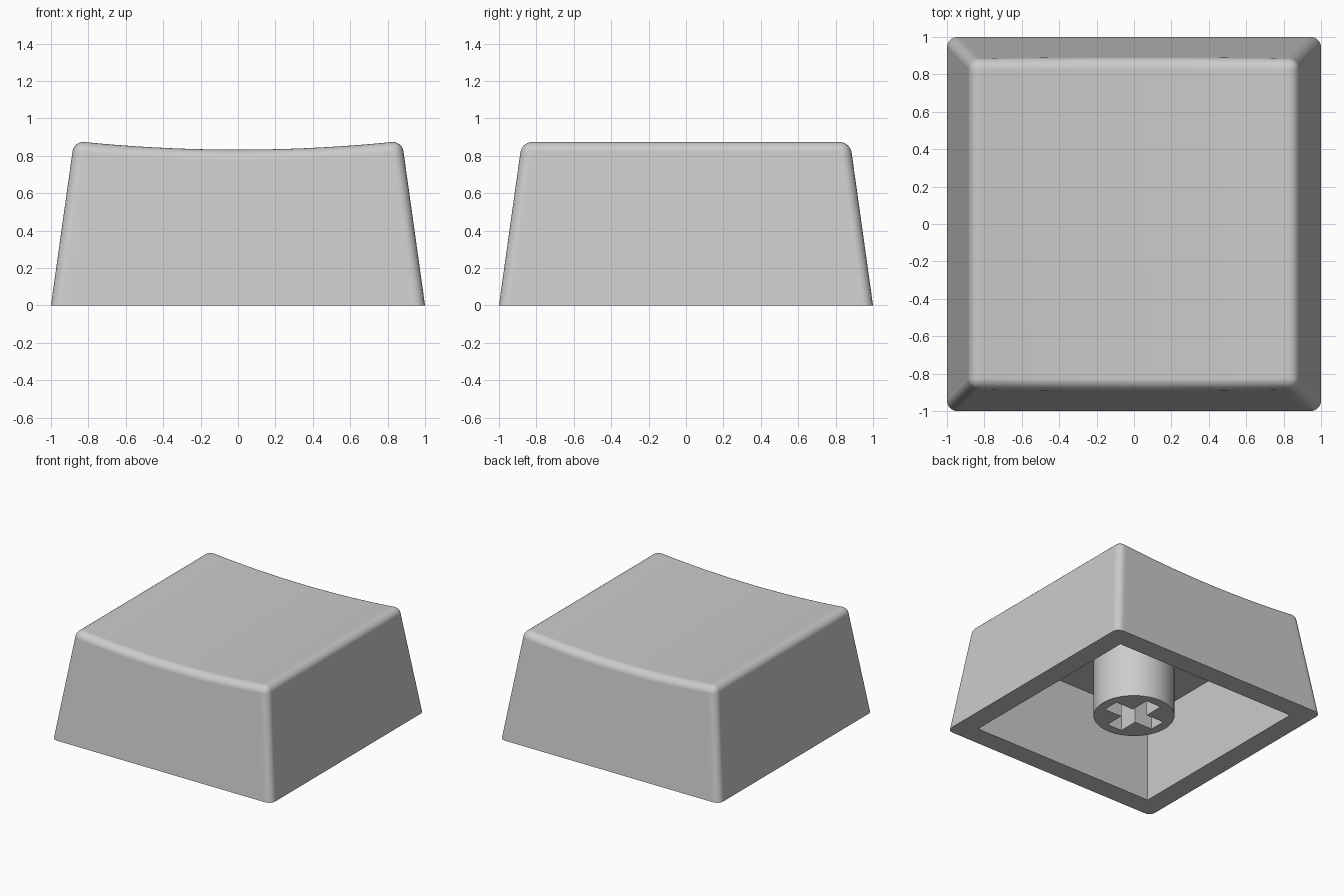
import bpy
import bmesh
import math

if "Cube" in bpy.data.objects:
    bpy.data.objects.remove(bpy.data.objects["Cube"], do_unlink=True)

SLOPE = 0.14          # inward lean of the outer walls per unit of height
DISH_LOW = 0.833      # height of the top along its centre line
DISH_CURVE = 0.06     # how much the top rises toward the sides
EDGE_RADIUS = 0.055
CEILING = 0.72

grey = bpy.data.materials.new("light grey plastic")
grey.use_nodes = True
colour = (0.6, 0.6, 0.6, 1)
grey.diffuse_color = colour
grey.node_tree.nodes["Principled BSDF"].inputs["Base Color"].default_value = colour


def new_object(name, bm):
    bmesh.ops.recalc_face_normals(bm, faces=bm.faces)
    mesh = bpy.data.meshes.new(name)
    bm.to_mesh(mesh)
    bm.free()
    mesh.materials.append(grey)
    obj = bpy.data.objects.new(name, mesh)
    bpy.context.collection.objects.link(obj)
    return obj


def box(name, sx, sy, z0, z1):
    """Box with half sizes sx, sy between two heights."""
    bm = bmesh.new()
    bmesh.ops.create_cube(bm, size=2)
    for v in bm.verts:
        v.co = (v.co.x * sx, v.co.y * sy, z1 if v.co.z > 0 else z0)
    return new_object(name, bm)


def activate(obj):
    bpy.ops.object.select_all(action="DESELECT")
    obj.select_set(True)
    bpy.context.view_layer.objects.active = obj


def cut(obj, cutter):
    """Subtract the cutter and remove it."""
    activate(obj)
    mod = obj.modifiers.new("cut", "BOOLEAN")
    mod.operation = "DIFFERENCE"
    mod.solver = "EXACT"
    mod.object = cutter
    bpy.ops.object.modifier_apply(modifier=mod.name)
    bpy.data.objects.remove(cutter, do_unlink=True)


def smooth(obj):
    activate(obj)
    bpy.ops.object.shade_smooth_by_angle(angle=math.radians(32))
    mod = obj.modifiers.new("flat wall normals", "WEIGHTED_NORMAL")
    mod.keep_sharp = True


# Outer body: leaning walls and a dished top, built as slices across x
bm = bmesh.new()
half = 1 - SLOPE * (DISH_LOW + DISH_CURVE * 0.77)
steps = 24
slices = []
for i in range(steps + 1):
    t = 2 * i / steps - 1
    z = DISH_LOW + DISH_CURVE * (half * t) ** 2
    y = 1 - SLOPE * z
    slices.append([bm.verts.new(co) for co in
                   ((t, -1, 0), (half * t, -y, z), (half * t, y, z), (t, 1, 0))])
for a, b in zip(slices, slices[1:]):
    for k in range(4):
        n = (k + 1) % 4
        bm.faces.new((a[k], a[n], b[n], b[k]))
bm.faces.new(slices[0])
bm.faces.new(slices[-1])
bmesh.ops.recalc_face_normals(bm, faces=bm.faces)

# Round the corners and the top rim, keeping the base edges sharp
rounded = [e for e in bm.edges
           if max(v.co.z for v in e.verts) > 0.1
           and e.calc_face_angle() > math.radians(30)]
bmesh.ops.bevel(bm, geom=rounded, offset=EDGE_RADIUS, offset_type="OFFSET",
                segments=6, profile=0.5, affect="EDGES", clamp_overlap=False)
shell = new_object("cap_shell", bm)

# Hollow underside with upright walls
cut(shell, box("cavity", 0.833, 0.833, -0.1, CEILING))
smooth(shell)

# Round stem with a cross-shaped socket
bm = bmesh.new()
bottom, top = 0.055, CEILING + 0.01
bmesh.ops.create_cone(bm, cap_ends=True, segments=64, radius1=0.305,
                      radius2=0.305, depth=top - bottom)
bmesh.ops.translate(bm, verts=bm.verts, vec=(0, 0, (top + bottom) / 2))
stem = new_object("stem", bm)
long_half, thin_half = 0.23, 0.068
for sx, sy in ((long_half, thin_half), (thin_half, long_half)):
    cut(stem, box("socket", sx, sy, -0.1, CEILING + 0.1))
smooth(stem)
